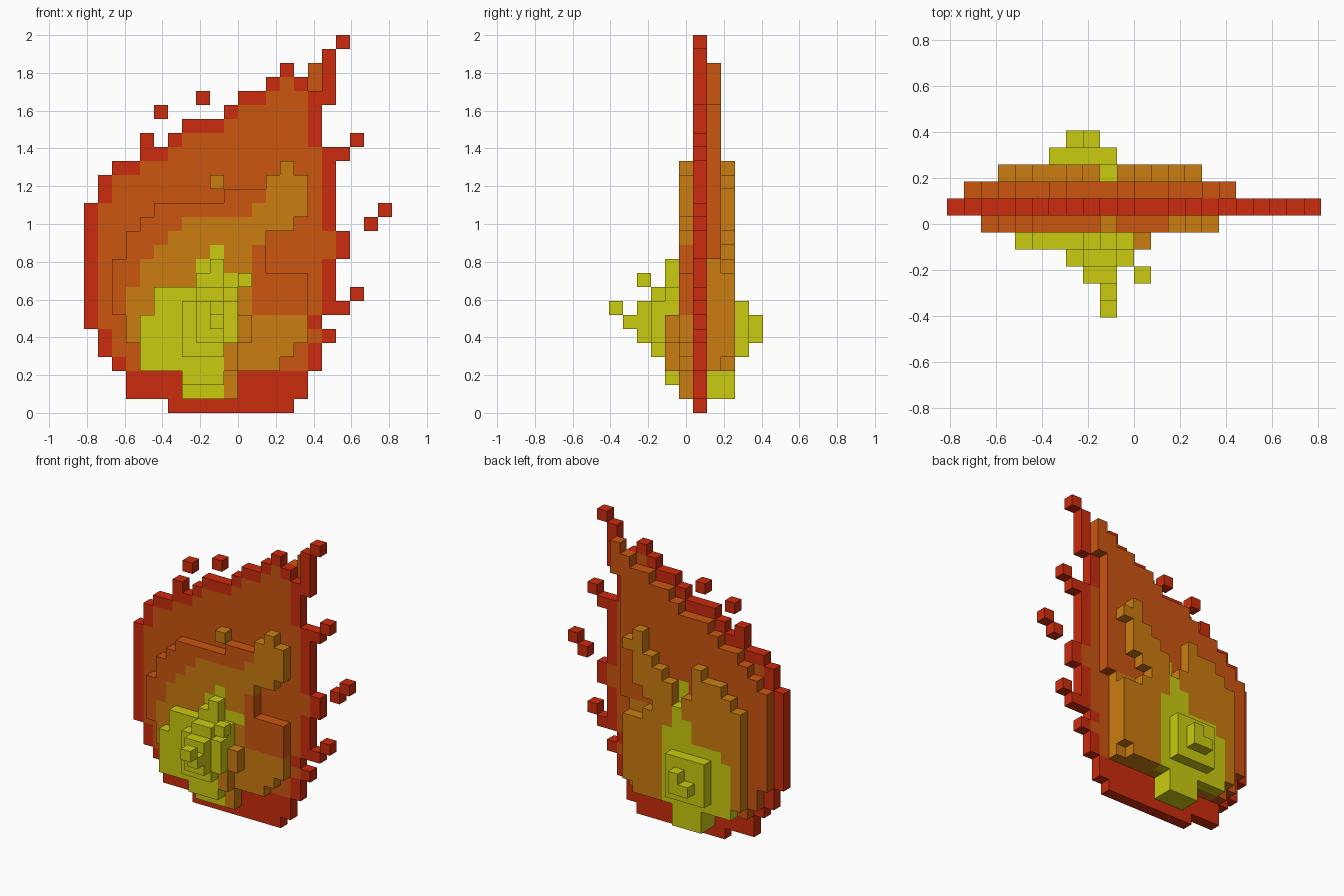
import bpy
import bmesh

cube = bpy.data.objects.get("Cube")
if cube:
    bpy.data.objects.remove(cube, do_unlink=True)

V = 2 / 27                      # block size
COLS, DEPTH = 22, 11            # grid width and depth in blocks


def material(name, rgb):
    m = bpy.data.materials.new(name)
    m.use_nodes = True
    m.diffuse_color = (*rgb, 1)
    m.node_tree.nodes["Principled BSDF"].inputs["Base Color"].default_value = (*rgb, 1)
    return m


RED, ORANGE, AMBER, YELLOW = range(4)
MATS = [material("flame red", (0.60, 0.025, 0.004)),
        material("flame orange", (0.60, 0.093, 0.005)),
        material("flame amber", (0.60, 0.205, 0.005)),
        material("flame yellow", (0.60, 0.60, 0.005))]


def span(text):
    a, _, b = text.partition("-")
    return range(int(a), int(b or a) + 1)


def cells(text):
    """'rows:columns,columns ...' to a set of (column, row) blocks."""
    out = set()
    for part in text.split():
        rows, columns = part.split(":")
        out |= {(c, r) for r in span(rows) for s in columns.split(",") for c in span(s)}
    return out


# Flat outer flame with its loose sparks
outer = cells("0:6-14 1-2:3-15 3:2-16 4:1-16 5:1-17 6:0-16 7:0-18 8-10:0-17 11-12:0-18 "
              "13-14:0-17 15-16:1-17 17:2-17 18:4-18 19:4,6-16 20:7-16 21:10-16 "
              "22:11-17 23:13-15,17 24:14,17 25:17 26:18 "
              "8:19 13:20 14:21 19:19 21:5 22:8")

# Front layers, from the slab outwards
front_mid = cells("1-2:7-10 3:4-13 4:4-14 5-6:3-15 7-9:2-15 10:2-12 11-12:3-12 "
                  "13:4-14 14:5-15 15:10-15 16:9,13-15 17:14")
front_mid_amber = cells("1-2:10 3-6:3-15 7-8:3-11 9-10:4-11 11:5-11 12:6-12 "
                        "13:7-14 14:12-15 15:13-15 16:9,13-15 17:14")
yellow_core = cells("1-2:7-9 3-4:4-9 5:4-10 6:4-10 7-8:5-10 9:8-11 10:8-9 11:9")
front_core = cells("2:7-9 3:4-10 4:4-10 5-6:4-11 7-8:5-10 9:8-9 10:9")
front_bulge = cells("4:7-9 5-7:7-10 8:8-9")
front_tip = cells("5-7:8-9 9:11")

# Back layers, from the slab outwards
back_mid = cells("1-2:7-9 3:3-14 4-5:2-14 6-10:1-14 11-14:1-15 15:2-15 16:3-15 17:4-15 "
                 "18:6-15 19:7-15 20:10-15 21:11-15 22:13-16 23:15-16 24:16")
back_inner = cells("1-2:7-9 3:4-13 4-9:3-14 10:3-12 11:3-11 12:3-8,10-12 13:4-7,10-13 "
                   "14:5-7,11-13 15:7,12-13 16:13-14 17:13")
back_yellow = cells("1-2:7-9 3-7:4-10 8:5-10 9:8-10 10:8-9 11:9")


# Colour rules, one for each layer
def outer_colour(c, r):
    inside = all((c + i, r + j) in outer for i, j in ((1, 0), (-1, 0), (0, 1), (0, -1)))
    return ORANGE if inside and r >= 3 else RED


def front_mid_colour(c, r):
    if (c, r) in yellow_core:
        return YELLOW
    return AMBER if (c, r) in front_mid_amber else ORANGE


def front_core_colour(c, r):
    return AMBER if c > 10 or (c == 10 and r < 7) else YELLOW


def back_mid_colour(c, r):
    if r <= 2 or (c == 9 and r in (12, 13)):
        return YELLOW
    return AMBER if r < 11 and c >= 4 else ORANGE


def back_inner_colour(c, r):
    return YELLOW if (c, r) in back_yellow else AMBER


def yellow(c, r):
    return YELLOW


LAYERS = [("front_spark", cells("7:9"), yellow),
          ("front_point", cells("6:9"), yellow),
          ("front_tip", front_tip, yellow),
          ("front_bulge", front_bulge, yellow),
          ("front_core", front_core, front_core_colour),
          ("front_mid_flame", front_mid, front_mid_colour),
          ("outer_flame", outer, outer_colour),
          ("back_mid_flame", back_mid, back_mid_colour),
          ("back_inner_flame", back_inner, back_inner_colour),
          ("back_core", cells("4-7:6-9"), yellow),
          ("back_tip", cells("5:7-8 6:8"), yellow)]

filled = {(c, d, r) for d, (_, layer, _) in enumerate(LAYERS) for c, r in layer}

# Corner offsets of each block side, counter-clockwise from outside
SIDES = {(1, 0, 0): ((1, 0, 0), (1, 1, 0), (1, 1, 1), (1, 0, 1)),
         (-1, 0, 0): ((0, 1, 0), (0, 0, 0), (0, 0, 1), (0, 1, 1)),
         (0, 1, 0): ((1, 1, 0), (0, 1, 0), (0, 1, 1), (1, 1, 1)),
         (0, -1, 0): ((0, 0, 0), (1, 0, 0), (1, 0, 1), (0, 0, 1)),
         (0, 0, 1): ((0, 0, 1), (1, 0, 1), (1, 1, 1), (0, 1, 1)),
         (0, 0, -1): ((0, 1, 0), (1, 1, 0), (1, 0, 0), (0, 0, 0))}


def build_layer(name, depth, layer, colour):
    """Make the exposed block sides of one layer."""
    bm = bmesh.new()
    verts = {}
    for c, r in sorted(layer):
        for (i, j, k), corners in SIDES.items():
            if (c + i, depth + j, r + k) in filled:
                continue
            loop = []
            for x, y, z in corners:
                key = (c + x, depth + y, r + z)
                if key not in verts:
                    verts[key] = bm.verts.new(((key[0] - COLS / 2) * V,
                                               (key[1] - DEPTH / 2) * V, key[2] * V))
                loop.append(verts[key])
            bm.faces.new(loop).material_index = colour(c, r)
    mesh = bpy.data.meshes.new(name)
    for m in MATS:
        mesh.materials.append(m)
    bm.to_mesh(mesh)
    bm.free()
    bpy.context.collection.objects.link(bpy.data.objects.new(name, mesh))


for depth, (name, layer, colour) in enumerate(LAYERS):
    build_layer(name, depth, layer, colour)
